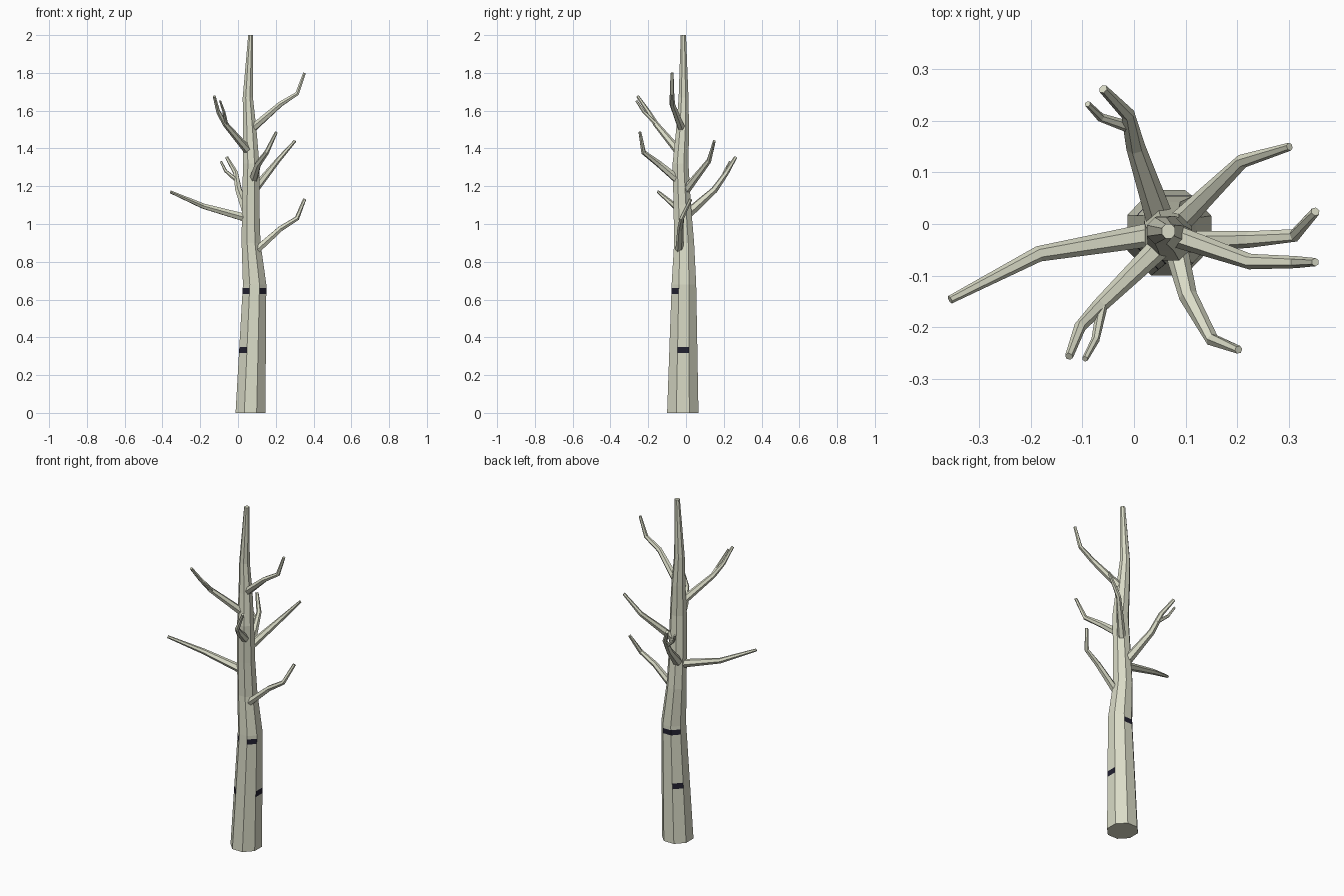
import bpy, bmesh, math
from mathutils import Vector

if "Cube" in bpy.data.objects:
    bpy.data.objects.remove(bpy.data.objects["Cube"])


def material(name, rgb):
    m = bpy.data.materials.new(name)
    m.diffuse_color = (*rgb, 1)
    m.use_nodes = True
    m.node_tree.nodes["Principled BSDF"].inputs["Base Color"].default_value = m.diffuse_color
    return m


BARK = material("pale bark", (0.70, 0.71, 0.57))
MARK = material("dark bark mark", (0.016, 0.015, 0.03))


def finish(name, bm, mats):
    bmesh.ops.recalc_face_normals(bm, faces=bm.faces)
    me = bpy.data.meshes.new(name)
    bm.to_mesh(me)
    bm.free()
    for m in mats:
        me.materials.append(m)
    ob = bpy.data.objects.new(name, me)
    bpy.context.collection.objects.link(ob)


def skin(bm, rings):
    """Join rings of vertices and cap both ends; returns rows of side faces."""
    n = len(rings[0])
    rows = [[bm.faces.new((a[i], a[(i + 1) % n], b[(i + 1) % n], b[i])) for i in range(n)]
            for a, b in zip(rings, rings[1:])]
    bm.faces.new(rings[0][::-1])
    bm.faces.new(rings[-1])
    return rows


# Trunk: height, x and y of centre, half width in x and y
KEYS = [(0, .066, -.017, .079, .083), (.68, .088, -.011, .062, .065),
        (.90, .069, -.010, .050, .053), (1.10, .067, -.020, .046, .046),
        (1.32, .070, -.029, .043, .042), (1.50, .062, -.018, .036, .034),
        (1.67, .052, -.013, .027, .026), (2.0, .067, -.014, .013, .014)]


def trunk_at(z):
    for a, b in zip(KEYS, KEYS[1:]):
        if z <= b[0]:
            t = (z - a[0]) / (b[0] - a[0])
            return [p + (q - p) * t for p, q in zip(a, b)]


bm = bmesh.new()
levels = sorted([k[0] for k in KEYS] + [.317, .35, .63, .66])
rings = []
for z in levels:
    _, cx, cy, hx, hy = trunk_at(z)
    k = 1 / math.cos(math.pi / 8)
    rings.append([bm.verts.new((cx + hx * k * math.cos(a), cy + hy * k * math.sin(a), z))
                  for a in [math.pi / 8 * (2 * i - 1) for i in range(8)]])
rows = skin(bm, rings)
# Dark bark marks: sides count anticlockwise from +x in 45 degree steps
for z, sides in ((.317, (0, 3, 5)), (.63, (2, 3, 5, 7))):
    for s in sides:
        rows[levels.index(z)][s].material_index = 1
finish("trunk", bm, [BARK, MARK])


# Branches: tapered six-sided tubes along a bent path
def branch(name, path, r0, r1, sides=6):
    pts = [Vector(p) for p in path]
    total = sum((b - a).length for a, b in zip(pts, pts[1:]))
    bm, rings, run = bmesh.new(), [], 0
    for i, p in enumerate(pts):
        if i:
            run += (p - pts[i - 1]).length
        d = Vector()
        if i:
            d += (p - pts[i - 1]).normalized()
        if i < len(pts) - 1:
            d += (pts[i + 1] - p).normalized()
        d.normalize()
        u = d.cross(Vector((0, 0, 1))).normalized()
        v = u.cross(d)
        r = r0 + (r1 - r0) * run / total
        rings.append([bm.verts.new(p + r * (math.cos(a) * u + math.sin(a) * v))
                      for a in [2 * math.pi * j / sides for j in range(sides)]])
    skin(bm, rings)
    finish(name, bm, [BARK])


branch("left_branch", [(.05, -.018, 1.03), (-.185, -.058, 1.095), (-.357, -.147, 1.17)], .024, .008)
branch("low_right_branch", [(.085, -.035, .85), (.225, -.030, .975), (.312, -.022, 1.03),
                            (.352, .024, 1.13)], .022, .009)
branch("high_right_branch", [(.07, -.02, 1.50), (.225, -.073, 1.635), (.313, -.074, 1.69),
                             (.352, -.074, 1.80)], .022, .008)
branch("back_right_branch", [(.085, .0, 1.18), (.21, .122, 1.335), (.302, .150, 1.44)], .023, .008)
branch("front_branch", [(.082, -.05, 1.24), (.105, -.14, 1.315), (.152, -.225, 1.38),
                        (.203, -.244, 1.487)], .023, .008)
branch("front_left_branch", [(.06, -.035, 1.38), (-.068, -.16, 1.53), (-.105, -.20, 1.595),
                             (-.126, -.257, 1.677)], .023, .008)
branch("front_left_twig", [(-.06, -.15, 1.52), (-.075, -.225, 1.595), (-.095, -.262, 1.652)], .011, .006)
branch("back_branch", [(.05, .01, 1.055), (.003, .15, 1.18), (-.012, .213, 1.27),
                       (-.06, .262, 1.353)], .027, .009)
branch("back_twig", [(.0, .185, 1.225), (-.065, .207, 1.28), (-.09, .233, 1.33)], .012, .006)
